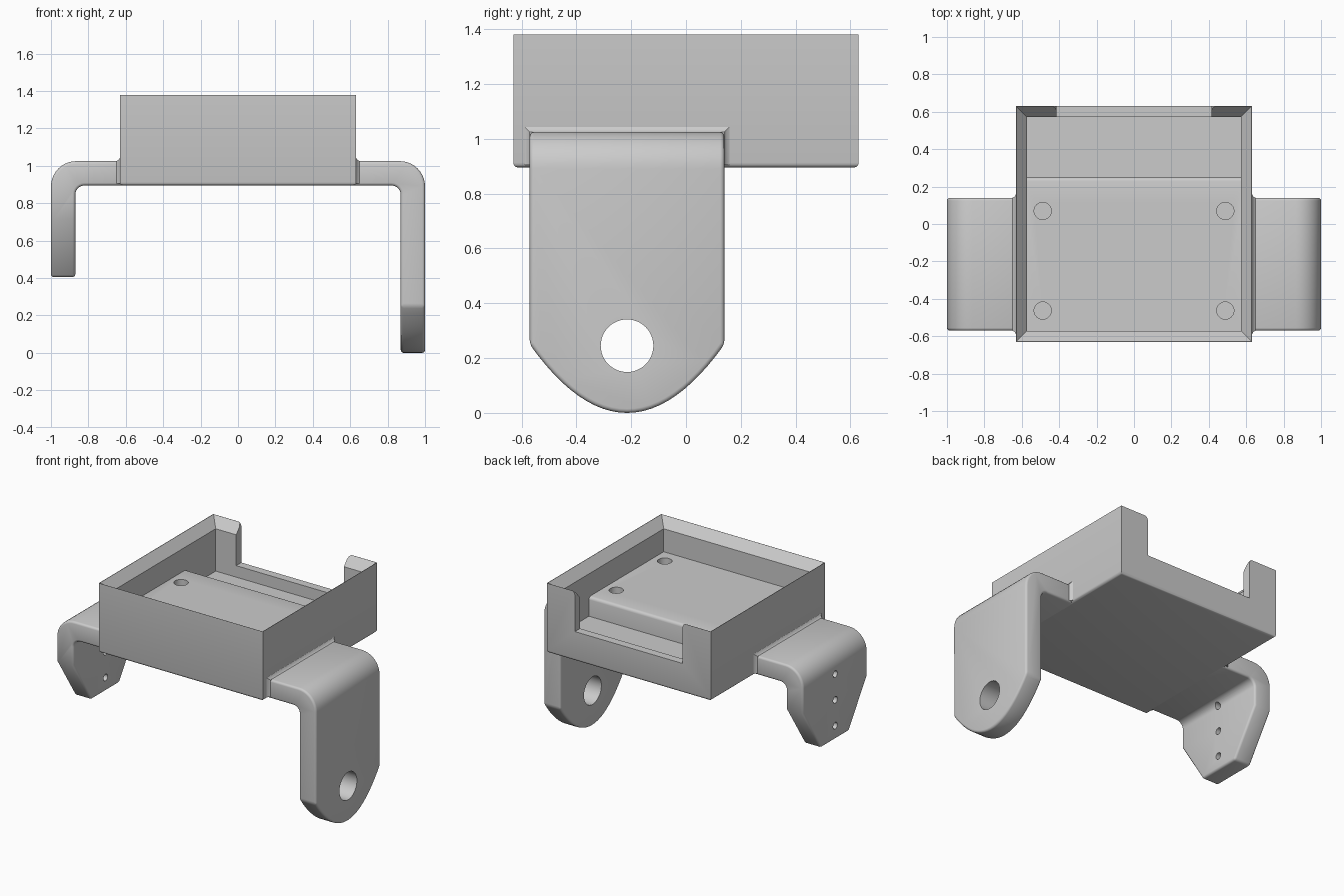
import bpy, bmesh
from math import sin, cos, pi, radians

old = bpy.data.objects.get("Cube")
if old:
    bpy.data.objects.remove(old)

grey = bpy.data.materials.new("plain grey")
grey.use_nodes = True
colour = (0.6, 0.6, 0.6, 1)
grey.diffuse_color = colour
grey.node_tree.nodes["Principled BSDF"].inputs["Base Color"].default_value = colour


def loft(name, rings):
    """Closed solid through matching rings of points."""
    bm = bmesh.new()
    loops = [[bm.verts.new(p) for p in ring] for ring in rings]
    bm.faces.new(loops[0])
    bm.faces.new(loops[-1])
    n = len(loops[0])
    for a, b in zip(loops, loops[1:]):
        for i in range(n):
            j = (i + 1) % n
            bm.faces.new((a[i], a[j], b[j], b[i]))
    bmesh.ops.recalc_face_normals(bm, faces=bm.faces)
    mesh = bpy.data.meshes.new(name)
    bm.to_mesh(mesh)
    bm.free()
    mesh.materials.append(grey)
    ob = bpy.data.objects.new(name, mesh)
    bpy.context.collection.objects.link(ob)
    return ob


def prism(name, points, axis, lo, hi):
    """Extrude a 2D outline along x (y,z), y (x,z) or z (x,y)."""
    place = {"x": lambda a, b, d: (d, a, b),
             "y": lambda a, b, d: (a, d, b),
             "z": lambda a, b, d: (a, b, d)}[axis]
    return loft(name, [[place(a, b, d) for a, b in points] for d in (lo, hi)])


def rect(a0, a1, b0, b1):
    return [(a0, b0), (a1, b0), (a1, b1), (a0, b1)]


def circle(a, b, r, n=48):
    return [(a + r * cos(2 * pi * i / n), b + r * sin(2 * pi * i / n)) for i in range(n)]


def arc(a, b, r, start, end, n=10):
    angles = [radians(start + (end - start) * i / n) for i in range(n + 1)]
    return [(a + r * cos(t), b + r * sin(t)) for t in angles]


def bake(ob):
    """Replace the mesh with its modified result."""
    graph = bpy.context.evaluated_depsgraph_get()
    mesh = bpy.data.meshes.new_from_object(ob.evaluated_get(graph))
    ob.modifiers.clear()
    ob.data = mesh


def boolean(ob, tool, operation="DIFFERENCE"):
    mod = ob.modifiers.new("boolean", "BOOLEAN")
    mod.operation = operation
    mod.solver = "EXACT"
    mod.object = tool
    bake(ob)
    bpy.data.objects.remove(tool)


def round_edges(ob, width):
    mod = ob.modifiers.new("round", "BEVEL")
    mod.width = width
    mod.segments = 3
    mod.limit_method = "ANGLE"
    mod.angle_limit = radians(35)
    bake(ob)


def bevel_where(ob, width, rule):
    bm = bmesh.new()
    bm.from_mesh(ob.data)
    edges = [e for e in bm.edges if rule(*e.verts)]
    bmesh.ops.bevel(bm, geom=edges, offset=width, segments=3, profile=0.5, affect="EDGES")
    bm.to_mesh(ob.data)
    bm.free()


# Open tray with a rounded underside
half, inner = 0.632, 0.573
base, floor, shoulder, rim = 0.895, 1.02, 1.315, 1.38
tray = prism("tray", rect(-half, half, -0.63, 0.63), "z", base, rim)
bevel_where(tray, 0.018, lambda a, b: max(a.co.z, b.co.z) < base + 0.01)

# Cavity flares outward at the rim
sizes = [(inner, floor), (inner, shoulder), (half - 0.003, rim), (half - 0.003, rim + 0.1)]
boolean(tray, loft("cavity", [[(x, y, z) for x, y in rect(-s, s, -s, s)] for s, z in sizes]))

# Wide notch in the back wall
side = [(0.415, 1.10), (0.415, 1.355), (0.422, 1.372), (0.435, 1.381), (0.435, 1.5)]
notch = side + [(-x, z) for x, z in reversed(side)]
boolean(tray, prism("notch", notch, "y", 0.45, 0.8))

# Raised platform with four blind screw holes
deck = 1.155
platform = prism("platform", rect(-0.6, 0.6, -0.6, 0.25), "z", 0.98, deck)
bevel_where(platform, 0.02,
            lambda a, b: min(a.co.z, b.co.z) > 1.1 and min(a.co.y, b.co.y) > 0.2)
for x in (-0.488, 0.488):
    for y in (-0.463, 0.07):
        boolean(platform, prism("screw_hole", circle(x, y, 0.046), "z", 1.03, 1.3))

# Bent side arms, each trimmed by its own end outline
mid, wide, top, thick = -0.215, 0.355, 1.025, 0.13
tongue = [(mid + wide * t / 12, 0.25 * (t / 12) ** 2) for t in range(-12, 13)]
taper = [(mid - wide, 0.715), (mid - 0.155, 0.405), (mid + 0.155, 0.405), (mid + wide, 0.715)]


def arm(name, sign, outline, holes):
    bend = ([(0.6, base)] + arc(0.82, base - 0.05, 0.05, 90, 0) + [(0.87, -0.1), (1, -0.1)]
            + arc(0.865, top - 0.135, 0.135, 0, 90) + [(0.6, top)])
    ob = prism(name, [(sign * x, z) for x, z in bend], "y", mid - wide, mid + wide)
    cap = [(mid + wide + 0.1, outline[-1][1] + 0.0), (mid + wide + 0.1, 1.3),
           (mid - wide - 0.1, 1.3), (mid - wide - 0.1, outline[0][1] + 0.0)]
    boolean(ob, prism("outline", outline + cap, "x", -1.2, 1.2), "INTERSECT")
    round_edges(ob, 0.015)
    for z, r in holes:
        boolean(ob, prism("hole", circle(mid, z, r), "x", sign * 0.8, sign * 1.1))
    # Small flared collar where the arm meets the tray
    rings = []
    for x, g in ((0.62, 0.018), (half, 0.018), (half + 0.006, 0.007), (half + 0.018, 0)):
        rings.append([(sign * x, y, z) for y, z in
                      rect(mid - wide - g, mid + wide + g, base + 0.01, top + g)])
    return ob, loft(name + "_collar", rings)


parts = [tray, platform]
parts += arm("long_left_arm", 1, tongue, [(0.245, 0.096)])
parts += arm("short_right_arm", -1, taper, [(z, 0.023) for z in (0.86, 0.68, 0.50)])

# Smooth the rounded areas, keep edges sharp
bpy.ops.object.select_all(action="DESELECT")
for ob in parts:
    ob.select_set(True)
bpy.context.view_layer.objects.active = tray
bpy.ops.object.shade_smooth_by_angle(angle=radians(32))
